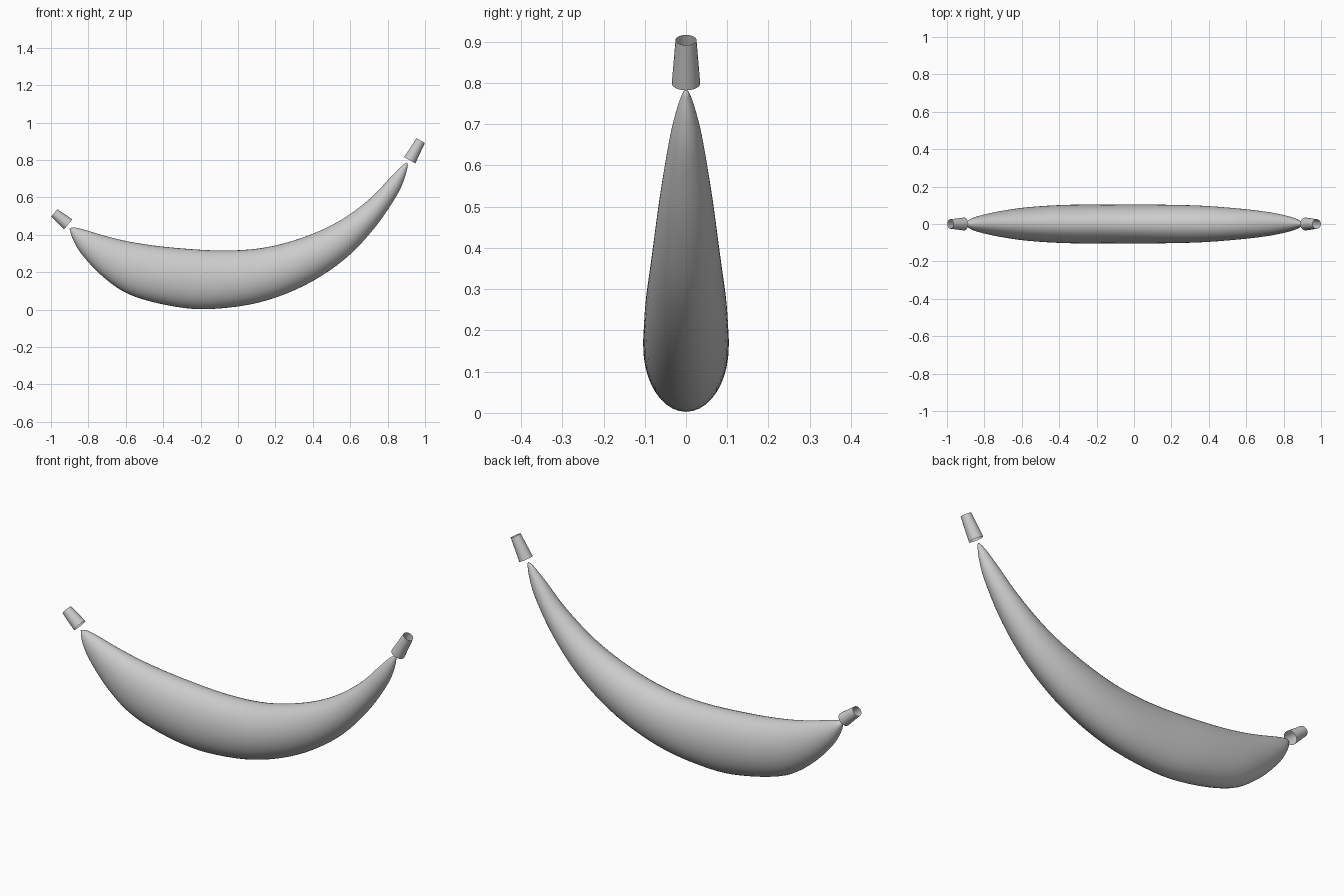
import bpy, bmesh, math
from mathutils import Vector

if "Cube" in bpy.data.objects:
    bpy.data.objects.remove(bpy.data.objects["Cube"])

grey = bpy.data.materials.new("plain grey")
grey.diffuse_color = (0.6, 0.6, 0.6, 1)
grey.use_nodes = True
grey.node_tree.nodes["Principled BSDF"].inputs["Base Color"].default_value = grey.diffuse_color


def make(name, rings, capped):
    """Skin a list of closed rings into a smooth object."""
    bm = bmesh.new()
    loops = [[bm.verts.new(p) for p in ring] for ring in rings]
    n = len(loops[0])
    for a, b in zip(loops, loops[1:]):
        for i in range(n):
            j = (i + 1) % n
            bm.faces.new((a[i], a[j], b[j], b[i]))
    if capped:
        bm.faces.new(loops[0])
        bm.faces.new(loops[-1])
    bmesh.ops.recalc_face_normals(bm, faces=bm.faces)
    # keep open tubes facing outwards
    bm.faces.ensure_lookup_table()
    f = bm.faces[0]
    mid = sum((v.co for r in loops[:2] for v in r), Vector()) / (2 * n)
    if f.normal.dot(f.calc_center_median() - mid) < 0:
        bmesh.ops.reverse_faces(bm, faces=bm.faces)
    for f in bm.faces:
        f.smooth = True
    me = bpy.data.meshes.new(name)
    bm.to_mesh(me)
    bm.free()
    me.materials.append(grey)
    ob = bpy.data.objects.new(name, me)
    bpy.context.collection.objects.link(ob)


def catmull(pts, steps):
    """Smooth a list of vectors."""
    p = [pts[0]] + pts + [pts[-1]]
    out = []
    for i in range(1, len(p) - 2):
        a, b, c, d = p[i - 1:i + 3]
        for s in range(steps):
            t = s / steps
            out.append(0.5 * (2 * b + (c - a) * t + (2 * a - 5 * b + 4 * c - d) * t * t
                              + (3 * b - a - 3 * c + d) * t ** 3))
    return out + [pts[-1]]


# Fruit body: upper edge x, z / lower edge x, z / half width
SECTIONS = [
    (-.900, .435, -.900, .430, .003),
    (-.872, .439, -.882, .374, .025),
    (-.813, .425, -.834, .294, .045),
    (-.695, .390, -.722, .176, .070),
    (-.551, .358, -.578, .080, .090),
    (-.353, .332, -.364, .021, .1025),
    (-.086, .316, -.160, .003, .1035),
    (.144, .332, .107, .037, .1035),
    (.358, .390, .353, .128, .098),
    (.545, .476, .567, .267, .083),
    (.706, .594, .727, .433, .064),
    (.818, .711, .845, .604, .040),
    (.877, .770, .890, .701, .020),
    (.904, .787, .908, .770, .004),
]
SIDES = 40
top = catmull([Vector((s[0], 0, s[1])) for s in SECTIONS], 5)
low = catmull([Vector((s[2], 0, s[3])) for s in SECTIONS], 5)
wid = catmull([Vector((s[4], 0, 0)) for s in SECTIONS], 5)
rings = []
for t, l, w in zip(top, low, wid):
    mid, half = (t + l) / 2, (t - l) / 2
    rings.append([mid + half * math.cos(a) + Vector((0, w.x * math.sin(a), 0))
                  for a in (2 * math.pi * i / SIDES for i in range(SIDES))])
make("banana_body", rings, True)


# Hollow tapered tubes floating off both ends
def tube(name, base, tip, r0, r1, n=20):
    base, tip = Vector(base), Vector(tip)
    axis = (tip - base).normalized()
    u = Vector((0, 1, 0))
    v = axis.cross(u)
    make(name, [[c + (u * math.cos(2 * math.pi * i / n) + v * math.sin(2 * math.pi * i / n)) * r
                 for i in range(n)] for c, r in ((base, r0), (tip, r1))], False)


tube("stem", (.918, 0, .799), (.977, 0, .904), .0345, .0255)
tube("blossom_end", (-.908, 0, .456), (-.982, 0, .518), .0345, .0255)
